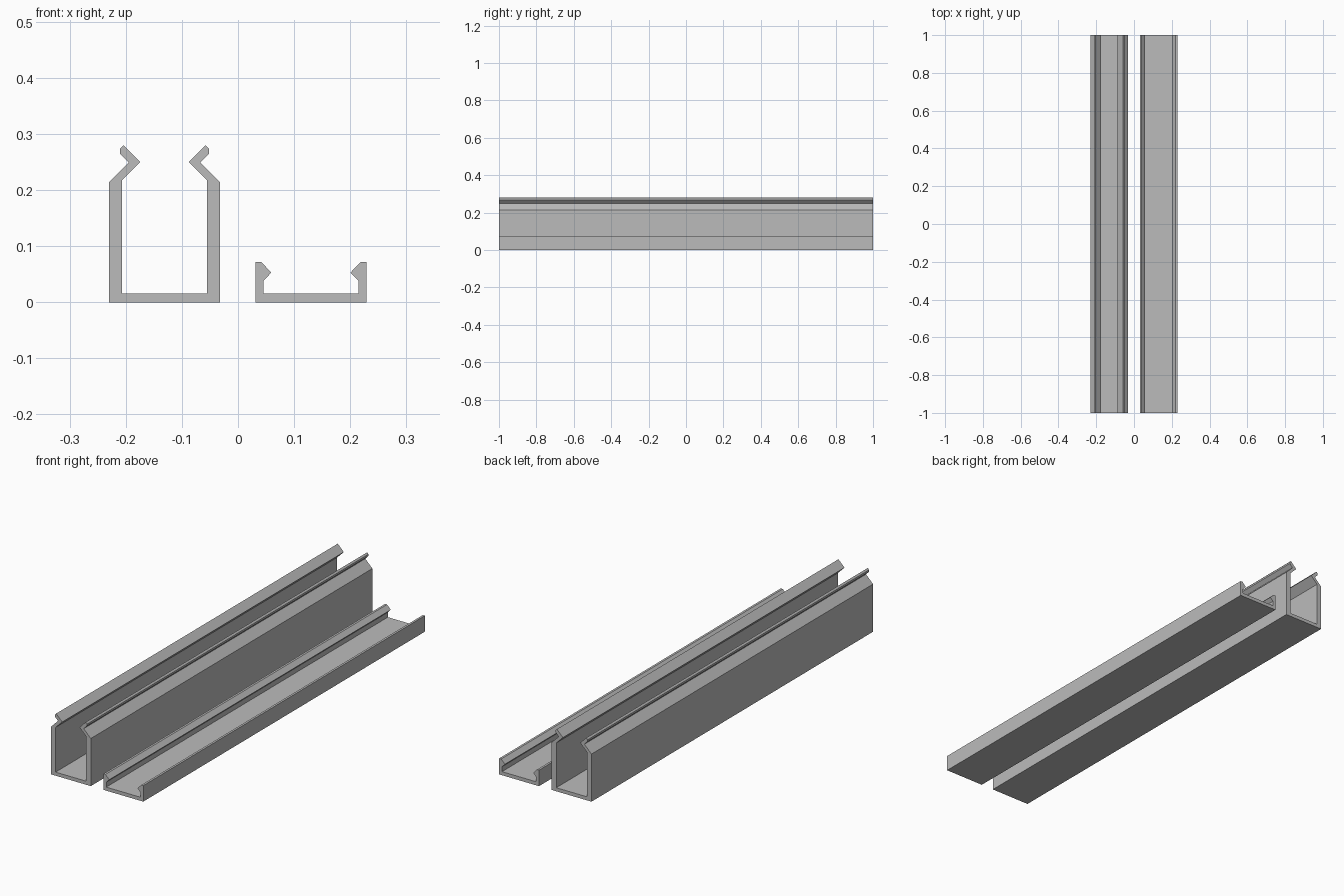
import bpy
import bmesh

cube = bpy.data.objects.get("Cube")
if cube:
    bpy.data.objects.remove(cube, do_unlink=True)

LENGTH = 2.0

grey = bpy.data.materials.new("light_grey_plastic")
grey.use_nodes = True
colour = (0.5, 0.5, 0.5, 1)
grey.diffuse_color = colour
grey.node_tree.nodes["Principled BSDF"].inputs["Base Color"].default_value = colour


def extrude_channel(name, half_profile, centre_x):
    """Mirror a half section, then extrude it along y as a closed solid."""
    section = half_profile + [(-x, z) for x, z in reversed(half_profile)]
    mesh = bpy.data.meshes.new(name)
    bm = bmesh.new()
    verts = [bm.verts.new((x, -LENGTH / 2, z)) for x, z in section]
    face = bm.faces.new(verts)
    result = bmesh.ops.extrude_face_region(bm, geom=[face], use_keep_orig=True)
    moved = [g for g in result["geom"] if isinstance(g, bmesh.types.BMVert)]
    bmesh.ops.translate(bm, vec=(0, LENGTH, 0), verts=moved)
    bmesh.ops.recalc_face_normals(bm, faces=bm.faces)
    bm.to_mesh(mesh)
    bm.free()
    mesh.materials.append(grey)
    obj = bpy.data.objects.new(name, mesh)
    obj.location.x = centre_x
    bpy.context.collection.objects.link(obj)
    return obj


# Deep channel: floor, wall, and inward-bent clip lip
trunk_half = [
    (0.099, 0), (0.099, 0.214), (0.064, 0.249), (0.0795, 0.265),
    (0.0795, 0.273), (0.073, 0.28), (0.043, 0.25), (0.076, 0.217),
    (0.076, 0.016),
]
extrude_channel("deep_channel", trunk_half, -0.131)

# Shallow cover: floor, short wall, and pointed snap hook
cover_half = [
    (0.099, 0), (0.099, 0.072), (0.089, 0.072), (0.0705, 0.053),
    (0.085, 0.038), (0.085, 0.016),
]
extrude_channel("snap_cover", cover_half, 0.13)
